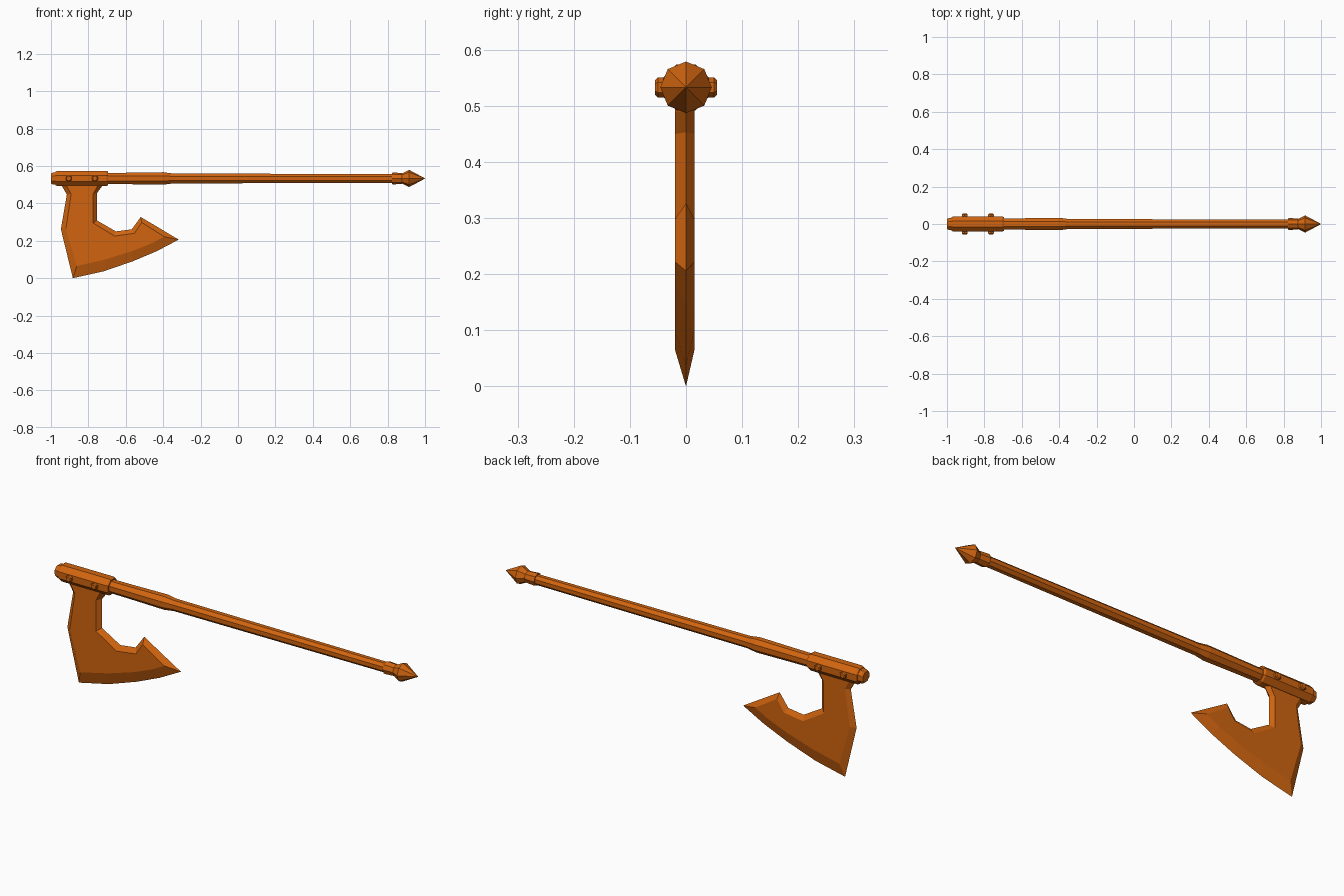
import bpy, bmesh, math
from mathutils import Vector

cube = bpy.data.objects.get("Cube")
if cube:
    bpy.data.objects.remove(cube, do_unlink=True)

COLOR = (0.64, 0.13, 0.005, 1)
mat = bpy.data.materials.new("burnt_orange")
mat.use_nodes = True
mat.diffuse_color = COLOR
mat.node_tree.nodes["Principled BSDF"].inputs["Base Color"].default_value = COLOR

AXIS_Z = 0.533


def finish(name, bm):
    bmesh.ops.recalc_face_normals(bm, faces=bm.faces)
    mesh = bpy.data.meshes.new(name)
    bm.to_mesh(mesh)
    bm.free()
    mesh.materials.append(mat)
    obj = bpy.data.objects.new(name, mesh)
    bpy.context.collection.objects.link(obj)
    return obj


def bridge(bm, a, b):
    n = len(a)
    for i in range(n):
        bm.faces.new((a[i], a[(i + 1) % n], b[(i + 1) % n], b[i]))


def turned(name, profile, sides, origin, along="X", vertex_up=True):
    """Faceted solid from (distance, radius) rings around an axis."""
    bm = bmesh.new()
    rings = []
    start = 0 if vertex_up else math.pi / sides
    for d, r in profile:
        ring = []
        for i in range(sides):
            a = start + i * 2 * math.pi / sides
            s, c = r * math.sin(a), r * math.cos(a)
            p = Vector((d, s, c)) if along == "X" else Vector((s, d, c))
            ring.append(bm.verts.new(p + Vector(origin)))
        rings.append(ring)
    for a, b in zip(rings, rings[1:]):
        bridge(bm, a, b)
    bm.faces.new(rings[0])
    bm.faces.new(rings[-1])
    bmesh.ops.remove_doubles(bm, verts=bm.verts, dist=1e-5)
    return finish(name, bm)


# Handle parts along the x axis
centre = (0, 0, AXIS_Z)
turned("shaft", [(-0.72, 0.032), (-0.6, 0.033), (-0.4, 0.036), (-0.35, 0.029), (0.84, 0.025)],
       8, centre, vertex_up=False)
turned("socket", [(-0.975, 0.039), (-0.967, 0.0445), (-0.703, 0.0445), (-0.695, 0.039)],
       8, centre, vertex_up=False)
turned("end_cap", [(-1, 0.027), (-0.992, 0.034), (-0.97, 0.036)], 8, centre, vertex_up=False)
turned("pommel_collar", [(0.823, 0.03), (0.83, 0.032), (0.875, 0.029), (0.883, 0.025)], 8, centre)
turned("pommel_spike", [(0.875, 0.026), (0.915, 0.046), (1, 0.0005)], 8, centre)

# Rivets pass through the socket from side to side
for i, x in enumerate((-0.905, -0.765)):
    turned(f"rivet_{i + 1}", [(-0.055, 0.013), (-0.05, 0.018), (0.05, 0.018), (0.055, 0.013)],
           6, (x, 0, AXIS_Z), along="Y")

# Blade: each entry pairs a ridge point with its flat-face point (x, z)
OUTLINE = [
    ((-.94, .51), (-.915, .51)), ((-.94, .49), (-.915, .49)),
    ((-.915, .447), (-.892, .45)), ((-.947, .262), (-.92, .265)),
    ((-.883, 0), (-.862, .065)), ((-.717, .037), (-.71, .10)),
    ((-.563, .09), (-.565, .145)), ((-.435, .144), (-.465, .185)),
    ((-.317, .206), (-.395, .222)), ((-.52, .327), (-.515, .298)),
    ((-.568, .261), (-.553, .24)), ((-.653, .25), (-.66, .225)),
    ((-.755, .309), (-.775, .295)), ((-.755, .453), (-.775, .45)),
    ((-.728, .49), (-.752, .49)), ((-.728, .51), (-.752, .51)),
]
bm = bmesh.new()
ridge = [bm.verts.new((o[0], 0, o[1])) for o, _ in OUTLINE]
for y in (-0.0195, 0.015):
    flat = [bm.verts.new((i[0], y, i[1])) for _, i in OUTLINE]
    bridge(bm, ridge, flat)
    bm.faces.new(flat)
finish("axe_blade", bm)
